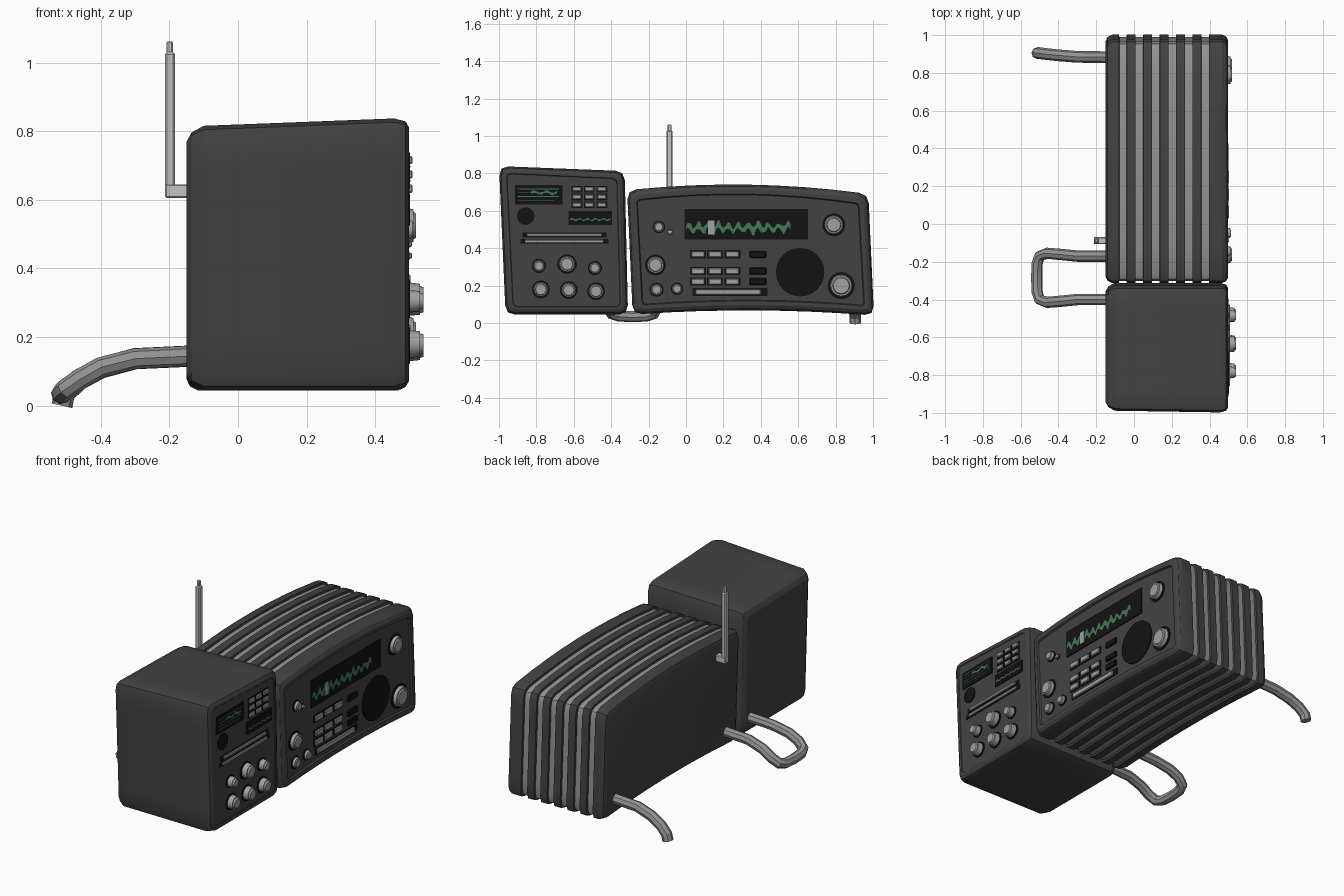
import bpy, bmesh, math, random
from mathutils import Matrix, Vector

random.seed(4)
if "Cube" in bpy.data.objects:
    bpy.data.objects.remove(bpy.data.objects["Cube"])


def material(name, r, g, b):
    m = bpy.data.materials.new(name)
    m.use_nodes = True
    m.diffuse_color = (r, g, b, 1)
    m.node_tree.nodes["Principled BSDF"].inputs["Base Color"].default_value = (r, g, b, 1)
    return m


BODY = material("charcoal", .055, .055, .055)
BAND = material("mid grey", .29, .29, .29)
METAL = material("antenna grey", .55, .55, .55)
KNOB = material("light grey", .36, .36, .36)
BLACK = material("black", .006, .006, .006)
GREEN = material("screen green", .05, .19, .09)


def finish(name, bm, *mats, smooth=False):
    bmesh.ops.recalc_face_normals(bm, faces=bm.faces)
    me = bpy.data.meshes.new(name)
    bm.to_mesh(me)
    bm.free()
    for m in mats:
        me.materials.append(m)
    ob = bpy.data.objects.new(name, me)
    bpy.context.collection.objects.link(ob)
    if smooth:
        bpy.ops.object.select_all(action='DESELECT')
        ob.select_set(True)
        bpy.context.view_layer.objects.active = ob
        bpy.ops.object.shade_smooth_by_angle(angle=math.radians(25))
    return ob


def outline(corners, arches, inset, radius):
    """Rounded four-sided section in y-z; top and bottom can bow upward."""
    signs = [(1, 1), (-1, 1), (-1, -1), (1, -1)]
    c = [Vector((y + inset * a, z + inset * b)) for (y, z), (a, b) in zip(corners, signs)]
    edges = []
    for i in range(4):
        a, b = c[i], c[(i + 1) % 4]
        cut = radius / (b - a).length
        ts = [cut + (1 - 2 * cut) * k / 8 for k in range(9)]
        edges.append([a.lerp(b, t) + Vector((0, arches[i] * 4 * t * (1 - t))) for t in ts])
    pts = []
    for i, edge in enumerate(edges):
        start, before = edge[0], edges[i - 1][-1]
        pts.append(c[i] * .5 + (start + before) * .25)
        pts += edge
    return pts


def loft(name, rings, section, mats):
    """Skin sections along x; each ring is (x, inset, material of the span before it)."""
    bm = bmesh.new()
    last = None
    for x, inset, mat in rings:
        ring = [bm.verts.new((x, p.x, p.y)) for p in section(x, inset)]
        if last:
            for i in range(len(ring)):
                j = (i + 1) % len(ring)
                bm.faces.new((last[i], last[j], ring[j], ring[i])).material_index = mat
        else:
            bm.faces.new(ring)
        last = ring
    bm.faces.new(last)
    return finish(name, bm, *mats, smooth=True)


def block(name, x, y, z, mat, bevel=0):
    """Box from (low, high) pairs along each axis."""
    bm = bmesh.new()
    bmesh.ops.create_cube(bm, size=1)
    for v in bm.verts:
        v.co = [sum(r) / 2 + c * (r[1] - r[0]) for r, c in zip((x, y, z), v.co)]
    if bevel:
        bmesh.ops.bevel(bm, geom=bm.edges[:], offset=bevel, segments=1, affect='EDGES')
    return finish(name, bm, mat)


def plate(name, x, y, z, w, h, mat, depth=.006, bevel=0):
    return block(name, (x - .004, x + depth), (y - w / 2, y + w / 2), (z - h / 2, z + h / 2), mat, bevel)


def disc(name, x, y, z, r, depth, mat, tip=1, sides=16):
    bm = bmesh.new()
    bmesh.ops.create_cone(bm, cap_ends=True, segments=sides, radius1=r, radius2=r * tip, depth=depth,
                          matrix=Matrix.Translation((x + depth / 2, y, z)) @ Matrix.Rotation(math.pi / 2, 4, 'Y'))
    return finish(name, bm, mat, smooth=True)


def knob(name, x, y, z, r, depth):
    disc(name + "_ring", x - .004, y, z, r * 1.12, .010, BLACK, sides=20)
    disc(name, x, y, z, r * .95, depth * .8, KNOB, .9)
    disc(name + "_cap", x + depth * .8, y, z, r * .72, depth * .2, KNOB, .9)


def trace(name, x, y0, y1, z, half, steps):
    """Jagged signal strip on a screen."""
    bm = bmesh.new()
    prev = None
    for i in range(steps + 1):
        mid = z + half * .6 * math.sin(i * 1.1) * random.uniform(.4, 1)
        thick = half * random.uniform(.25, .6)
        y = y0 + (y1 - y0) * i / steps
        cur = [bm.verts.new((x, y, mid - thick)), bm.verts.new((x, y, mid + thick))]
        if prev:
            bm.faces.new((prev[0], cur[0], cur[1], prev[1]))
        prev = cur
    ob = finish(name, bm, GREEN)
    for p in ob.data.polygons:
        if p.normal.x < 0:
            p.flip()
    return ob


# Wide receiver body with grooved bands and a recessed panel
WIDE = [(-.285, .045), (1.005, .04), (.975, .69), (-.315, .71)]
rings = [(-.15, .035, 0), (-.14, .013, 0), (-.115, 0, 0)]
for i in range(6):
    a = -.08 + i * .0872
    rings += [(a, 0, 0), (a + .002, .012, 0), (a + .04, .012, 1), (a + .042, 0, 0)]
rings += [(.465, 0, 0), (.487, .01, 0), (.498, .028, 0), (.498, .05, 0), (.488, .055, 0)]
loft("wide_body", rings, lambda x, i: outline(WIDE, (.025, 0, .04, 0), i, max(.05 - i * .6, .012)), [BODY, BAND])


# Tall side unit body, its top sloping down to the back
def tall_section(x, inset):
    drop = (.48 - x) * .04
    c = [(-.965 + drop * .3, .045), (-.31, .045), (-.328, .813 - drop * .5), (-1.0 + drop * .4, .84 - drop)]
    return outline(c, (0, 0, 0, 0), inset, max(.05 - inset * .6, .012))


loft("tall_body", [(-.15, .045, 0), (-.135, .018, 0), (-.1, 0, 0), (.455, 0, 0), (.488, .01, 0),
                   (.498, .028, 0), (.498, .04, 0), (.495, .043, 0)], tall_section, [BODY])

# Wide panel: screen, signal trace, speaker
X = .488
plate("wide_screen", X, .322, .528, .66, .165, BLACK)
trace("wide_trace", X + .008, 0, .56, .51, .04, 60)
plate("screen_marker", X, .135, .512, .035, .075, KNOB, .009)
disc("speaker", X - .004, .61, .272, .13, .01, BLACK, sides=24)
for i, (y, z, r, d) in enumerate([(.79, .525, .055, .03), (.83, .20, .065, .03), (-.163, .31, .05, .03),
                                  (-.157, .178, .034, .025), (-.048, .183, .03, .025), (-.145, .513, .03, .025),
                                  (-.087, .487, .014, .015)]):
    knob("wide_knob_%d" % i, X, y, z, r, d)

# Wide panel: button grid, dark keys and tuning slider
for r, z in enumerate((.367, .278, .222)):
    for c in range(3):
        y = .064 + c * .092
        plate("wide_button_back", X, y, z, .086, .045, BLACK, .004)
        plate("wide_button", X, y, z, .07, .032, KNOB, .014, .004)
    plate("dark_key", X, .385, z, .09, .036, BLACK, .012, .004)
plate("tuning_slot", X, .235, .165, .40, .042, BLACK, .004)
plate("tuning_slider", X, .225, .165, .35, .03, KNOB, .012, .004)

# Tall panel: two screens, small speaker, button grid
X = .495
plate("upper_screen", X, -.787, .685, .255, .105, BLACK)
for k in range(4):
    plate("screen_line", X, -.79 - .01 * (k % 2), .716 - k * .02, .22 - .03 * (k % 2), .004, GREEN, .008)
trace("upper_trace", X + .009, -.83, -.69, .697, .014, 12)
plate("lower_screen", X, -.512, .562, .235, .075, BLACK)
trace("lower_trace", X + .008, -.62, -.40, .553, .009, 30)
disc("small_speaker", X - .004, -.857, .572, .047, .01, BLACK, sides=20)
for z in (.716, .674, .632):
    for y in (-.583, -.517, -.45):
        plate("tall_button_back", X, y, z, .058, .036, BLACK, .004)
        plate("tall_button", X, y, z, .048, .024, KNOB, .014, .004)

# Tall panel: sliders and knobs
for z, w in ((.471, .40), (.437, .42)):
    plate("fader_slot", X, -.65, z, w + .05, .026, BLACK, .004)
    plate("fader", X, -.65, z, w, .017, KNOB, .012, .003)
for i, (y, z, r) in enumerate([(-.786, .305, .034), (-.636, .315, .047), (-.487, .294, .034),
                               (-.776, .18, .043), (-.627, .176, .043), (-.481, .17, .043)]):
    knob("tall_knob_%d" % i, X, y, z, r, .045)

# Antenna on a short bracket
block("antenna_bracket", (-.212, -.14), (-.107, -.069), (.605, .645), METAL, .004)
block("antenna_rod", (-.213, -.184), (-.105, -.071), (.605, 1.03), METAL, .006)
disc_tip = block("antenna_tip", (-.208, -.190), (-.098, -.077), (1.02, 1.062), METAL, .004)


# Bent tube feet at the back
def tube(name, pts, r):
    cu = bpy.data.curves.new(name, 'CURVE')
    cu.dimensions = '3D'
    cu.bevel_depth = r
    cu.bevel_resolution = 2
    cu.use_fill_caps = True
    sp = cu.splines.new('POLY')
    sp.points.add(len(pts) - 1)
    for p, co in zip(sp.points, pts):
        p.co = (*co, 1)
    ob = bpy.data.objects.new(name, cu)
    bpy.context.collection.objects.link(ob)
    cu.materials.append(BAND)
    bpy.ops.object.select_all(action='DESELECT')
    ob.select_set(True)
    bpy.context.view_layer.objects.active = ob
    bpy.ops.object.convert(target='MESH')
    bpy.ops.object.shade_smooth_by_angle(angle=math.radians(25))


half = [(-.13, -.17, .145), (-.3, -.17, .137), (-.4, -.16, .112), (-.46, -.155, .078), (-.5, -.17, .05),
        (-.513, -.21, .038), (-.515, -.285, .034)]
tube("loop_foot", half + [(x, -.57 - y, z) for x, y, z in half[-2::-1]], .03)
tube("single_foot", [(-.13, .883, .145), (-.3, .885, .137), (-.4, .893, .11), (-.465, .9, .075),
                     (-.505, .905, .035), (-.513, .905, 0)], .031)
